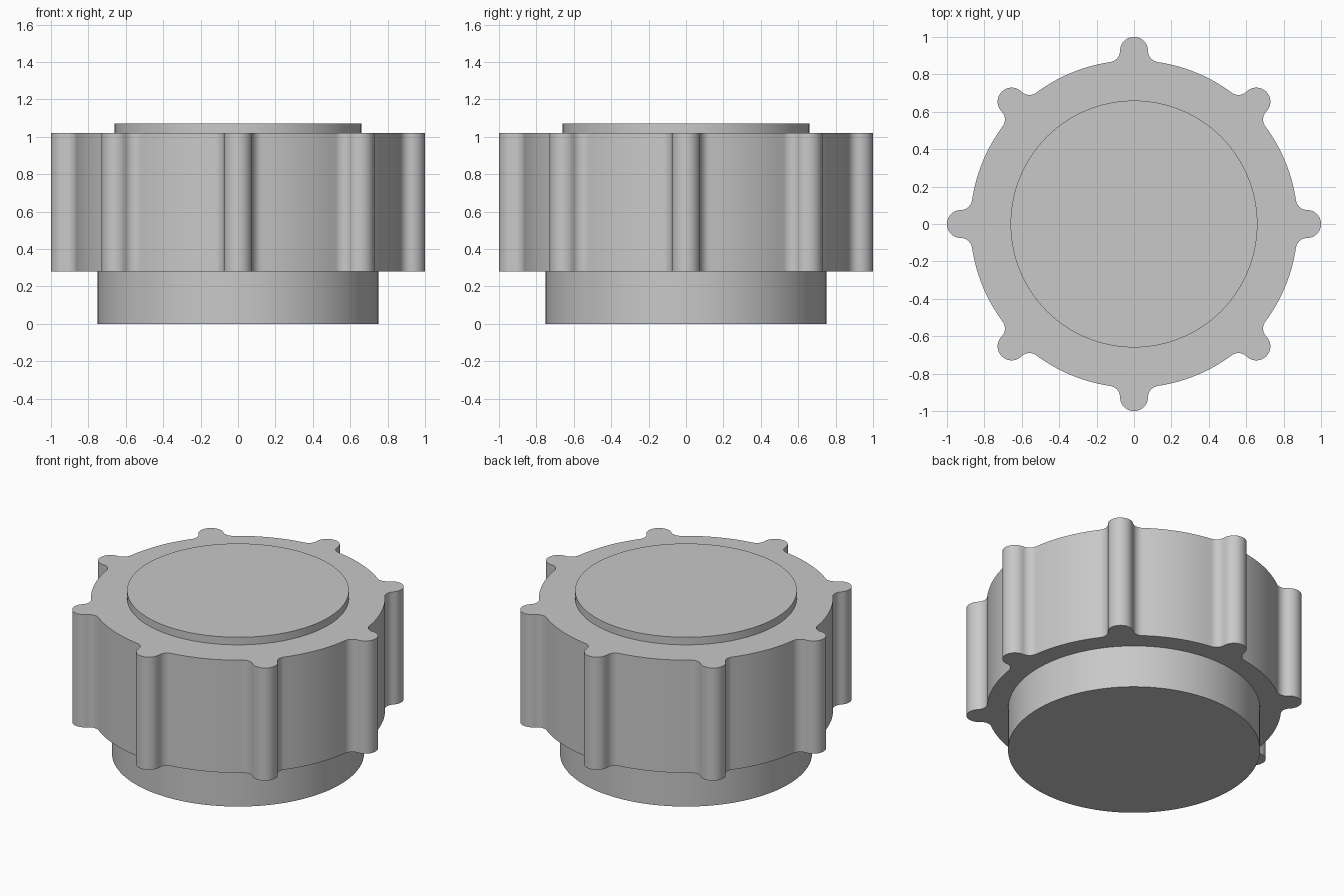
import bpy, bmesh
from math import pi, sin, cos, asin, sqrt, radians

cube = bpy.data.objects.get("Cube")
if cube:
    bpy.data.objects.remove(cube, do_unlink=True)

# Single plain grey
GREY = (0.58, 0.58, 0.58, 1.0)
grey = bpy.data.materials.new("grey")
grey.use_nodes = True
grey.diffuse_color = GREY
grey.node_tree.nodes["Principled BSDF"].inputs["Base Color"].default_value = GREY

BODY_R, LOBE_R, FILLET_R, LOBES = 0.875, 0.075, 0.06, 8


def arc(cx, cy, r, start, end, steps):
    """Points along an arc, both ends included."""
    angles = [start + (end - start) * i / steps for i in range(steps + 1)]
    return [(cx + r * cos(a), cy + r * sin(a)) for a in angles]


def extrude_outline(name, points, bottom, top):
    """Closed prism from a counter-clockwise outline."""
    bm = bmesh.new()
    base = bm.faces.new([bm.verts.new((x, y, bottom)) for x, y in points])
    result = bmesh.ops.extrude_face_region(bm, geom=[base], use_keep_orig=True)
    raised = [v for v in result["geom"] if isinstance(v, bmesh.types.BMVert)]
    bmesh.ops.translate(bm, verts=raised, vec=(0, 0, top - bottom))
    bmesh.ops.recalc_face_normals(bm, faces=bm.faces[:])
    mesh = bpy.data.meshes.new(name)
    bm.to_mesh(mesh)
    bm.free()
    mesh.materials.append(grey)
    obj = bpy.data.objects.new(name, mesh)
    bpy.context.collection.objects.link(obj)
    bpy.ops.object.select_all(action='DESELECT')
    obj.select_set(True)
    bpy.context.view_layer.objects.active = obj
    bpy.ops.object.shade_smooth_by_angle(angle=radians(30))
    return obj


def knob_outline():
    """Circle with rounded grip lobes blended in by fillets."""
    side = LOBE_R + FILLET_R
    reach = BODY_R + FILLET_R
    cx = sqrt(reach ** 2 - side ** 2)
    a = asin(side / reach)
    fillet = arc(cx, -side, FILLET_R, pi - a, pi / 2, 8)
    tip = arc(cx, 0, LOBE_R, -pi / 2, pi / 2, 20)[1:-1]
    mirrored = [(x, -y) for x, y in reversed(fillet)]
    rim = arc(0, 0, BODY_R, a, 2 * pi / LOBES - a, 14)[1:-1]
    section = fillet + tip + mirrored + rim
    points = []
    for k in range(LOBES):
        c, s = cos(2 * pi * k / LOBES), sin(2 * pi * k / LOBES)
        points += [(x * c - y * s, x * s + y * c) for x, y in section]
    return points


def circle(r):
    return arc(0, 0, r, 0, 2 * pi, 128)[:-1]


# Lower collar, lobed grip and raised top disc
extrude_outline("base_collar", circle(0.75), 0.0, 0.28)
extrude_outline("lobed_grip", knob_outline(), 0.28, 1.02)
extrude_outline("top_disc", circle(0.66), 1.02, 1.07)
